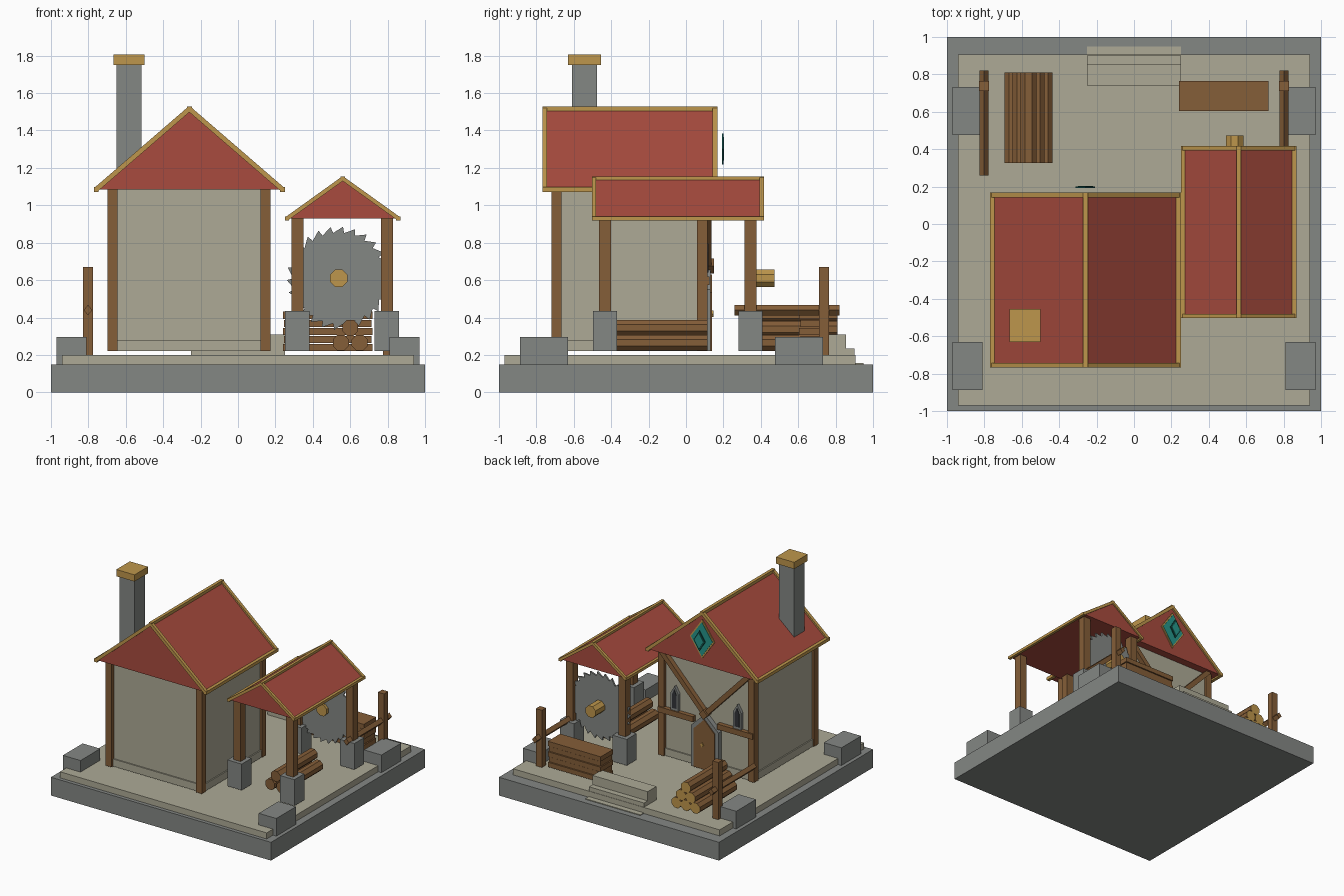
import bpy, bmesh, math
from mathutils import Vector

if "Cube" in bpy.data.objects:
    bpy.data.objects.remove(bpy.data.objects["Cube"])


def material(name, r, g, b):
    def linear(c):
        c /= 255
        return c / 12.92 if c < 0.04045 else ((c + 0.055) / 1.055) ** 2.4
    m = bpy.data.materials.new(name)
    m.use_nodes = True
    col = (linear(r), linear(g), linear(b), 1)
    m.diffuse_color = col
    m.node_tree.nodes["Principled BSDF"].inputs["Base Color"].default_value = col
    return m


GREY = material("grey stone", 132, 135, 132)
PLASTER = material("pale plaster", 173, 170, 150)
RED = material("red roof", 168, 75, 62)
WOOD = material("brown wood", 133, 94, 56)
GOLD = material("golden wood", 190, 150, 76)
TEAL = material("teal", 38, 150, 138)
DEEP = material("deep teal", 18, 88, 80)
DARK = material("dark glass", 50, 52, 56)


def finish(name, bm, mats):
    bmesh.ops.recalc_face_normals(bm, faces=bm.faces)
    mesh = bpy.data.meshes.new(name)
    bm.to_mesh(mesh)
    bm.free()
    obj = bpy.data.objects.new(name, mesh)
    for m in mats:
        mesh.materials.append(m)
    bpy.context.collection.objects.link(obj)
    return obj


def box(name, x, y, z, mat):
    """Box from three (low, high) ranges."""
    bm = bmesh.new()
    bmesh.ops.create_cube(bm, size=1)
    for v in bm.verts:
        v.co = [(r[0] + r[1]) / 2 + c * (r[1] - r[0]) for r, c in zip((x, y, z), v.co)]
    return finish(name, bm, [mat])


def prism(name, outline, y, mat, end_mat=None):
    """Extrude an (x, z) outline along y."""
    bm = bmesh.new()
    face = bm.faces.new([bm.verts.new((px, y[0], pz)) for px, pz in outline])
    new = bmesh.ops.extrude_face_region(bm, geom=[face])["geom"]
    moved = [v for v in new if isinstance(v, bmesh.types.BMVert)]
    bmesh.ops.translate(bm, vec=(0, y[1] - y[0], 0), verts=moved)
    bm.normal_update()
    if end_mat:
        for f in bm.faces:
            f.material_index = int(abs(f.normal.y) > 0.9)
    return finish(name, bm, [mat, end_mat or mat])


def bar(name, a, b, width, depth, mat):
    """Rectangular beam between two points."""
    a, b = Vector(a), Vector(b)
    bm = bmesh.new()
    bmesh.ops.create_cube(bm, size=1)
    bmesh.ops.scale(bm, vec=(width, depth, (b - a).length), verts=bm.verts)
    obj = finish(name, bm, [mat])
    obj.rotation_euler = (b - a).to_track_quat("Z", "Y").to_euler()
    obj.location = (a + b) / 2
    return obj


def ring(cx, cz, r, n, turn=0.0):
    return [(cx + r * math.cos(math.tau * i / n + turn),
             cz + r * math.sin(math.tau * i / n + turn)) for i in range(n)]


def diamond(cx, cz, w, h):
    return [(cx - w, cz), (cx, cz - h), (cx + w, cz), (cx, cz + h)]


def pointed(cx, w, z0, shoulder, top):
    return [(cx - w, z0), (cx + w, z0), (cx + w, shoulder), (cx, top), (cx - w, shoulder)]


def log(name, x, z, y, end_mat):
    prism(name, ring(x, z, 0.046, 8, math.pi / 8), y, WOOD, end_mat)


def roof(name, cx, half, z0, z1, y, t):
    """Solid gable roof with trim along its slopes, ridge and eaves."""
    prism(name, [(cx - half, z0), (cx + half, z0), (cx, z1)], y, RED)
    for s in (-1, 1):
        eave = cx + s * half
        for end in y:
            bar(name + "_slope_trim", (eave, end, z0), (cx, end, z1), t, t, GOLD)
        bar(name + "_eave_trim", (eave, y[0] - t / 2, z0), (eave, y[1] + t / 2, z0), t, t, GOLD)
    bar(name + "_ridge_trim", (cx, y[0] - t / 2, z1), (cx, y[1] + t / 2, z1), t, t, GOLD)


# Ground
box("stone_base", (-1, 1), (-1, 1), (0, 0.15), GREY)
box("yard_slab", (-0.94, 0.94), (-0.97, 0.905), (0.14, 0.2), PLASTER)
for s in (-1, 1):
    for y in (-0.76, 0.605):
        xs = sorted((s * 0.81, s * 0.97))
        box("corner_stone", xs, (y - 0.128, y + 0.128), (0.14, 0.295), GREY)

# Back steps
for y, z in ((0.855, 0.31), (0.902, 0.235), (0.95, 0.156)):
    box("step", (-0.25, 0.25), (0.74, y), (0.1, z), PLASTER)

# House body
CX = -0.26
box("house_walls", (-0.68, 0.16), (-0.69, 0.09), (0.22, 1.095), PLASTER)
box("wall_skirt", (-0.69, 0.17), (-0.7, 0.1), (0.22, 0.28), PLASTER)
for x in (-0.672, 0.148):
    for y in (-0.693, 0.087):
        box("house_post", (x - 0.027, x + 0.027), (y - 0.027, y + 0.027), (0.22, 1.1), WOOD)
roof("house_roof", CX, 0.498, 1.085, 1.515, (-0.755, 0.155), 0.026)

# Chimney
box("chimney", (-0.65, -0.515), (-0.61, -0.475), (1.1, 1.76), GREY)
box("chimney_cap", (-0.665, -0.5), (-0.63, -0.455), (1.75, 1.805), GOLD)

# Timber framing, windows on the back wall
for s in (-1, 1):
    bar("brace", (CX + s * 0.4, 0.115, 1.09), (CX, 0.115, 0.67), 0.04, 0.04, WOOD)
    xs = sorted((CX + s * 0.11, CX + s * 0.43))
    box("wall_rail", xs, (0.08, 0.125), (0.575, 0.62), WOOD)
    wx = CX + s * 0.285
    prism("window_frame", pointed(wx, 0.035, 0.62, 0.76, 0.82), (0.08, 0.115), GREY)
    prism("window_pane", pointed(wx, 0.02, 0.64, 0.75, 0.795), (0.11, 0.119), DARK)
prism("brace_boss", diamond(CX, 0.675, 0.04, 0.04), (0.1, 0.15), WOOD)

# Door
prism("door_frame", pointed(CX, 0.125, 0.22, 0.55, 0.67), (0.08, 0.13), GREY)
prism("door", pointed(CX, 0.095, 0.22, 0.535, 0.63), (0.1, 0.138), WOOD)
prism("door_knob", diamond(CX + 0.015, 0.42, 0.014, 0.018), (0.13, 0.146), GOLD)

# Gable ornament
for w, h, y0, y1, m in ((0.112, 0.16, 0.15, 0.163, GOLD), (0.098, 0.14, 0.15, 0.167, TEAL),
                        (0.052, 0.083, 0.192, 0.2, DEEP), (0.04, 0.063, 0.192, 0.203, TEAL)):
    prism("gable_diamond", diamond(CX, 1.302, w, h), (y0, y1), m)

# Saw shed
for x in (0.317, 0.796):
    for y in (-0.433, 0.345):
        box("shed_post", (x - 0.032, x + 0.032), (y - 0.032, y + 0.032), (0.4, 0.935), WOOD)
        box("post_footing", (x - 0.065, x + 0.065), (y - 0.064, y + 0.064), (0.22, 0.435), GREY)
roof("shed_roof", 0.56, 0.297, 0.93, 1.143, (-0.492, 0.405), 0.022)

# Saw blade with slanted teeth
TEETH = 26
teeth = []
for i in range(TEETH):
    for r, turn in ((0.243, 0), (0.277, 0.15)):
        a = math.tau * (i + turn) / TEETH
        teeth.append((0.538 + r * math.cos(a), 0.61 + r * math.sin(a)))
prism("saw_blade", teeth, (0.338, 0.352), GREY)
prism("saw_hub", ring(0.538, 0.61, 0.05, 8, math.pi / 8), (0.316, 0.472), GOLD)

# Log piles
for x, z in ((0.55, 0.265), (0.65, 0.265), (0.6, 0.345)):
    log("shed_log", x, z, (-0.37, 0.115), WOOD)
for row in range(3):
    for i in range(3 - row):
        log("yard_log", -0.65 + 0.086 * (i + row / 2), 0.264 + 0.074 * row,
            (0.325, 0.81), GOLD)

# Plank stack
for i in range(5):
    z = 0.22 + 0.043 * i
    inset = 0.006 * (i % 2)
    box("plank", (0.24 + inset, 0.72 - inset), (0.605 + inset, 0.765 - inset),
        (z, z + 0.039), WOOD)

# Hitching rails
for s in (-1, 1):
    x = s * 0.802
    box("rail_post", (x - 0.027, x + 0.027), (0.711, 0.765), (0.19, 0.67), WOOD)
    prism("hitch_rail", diamond(x, 0.44, 0.023, 0.028), (0.26, 0.82), WOOD)
